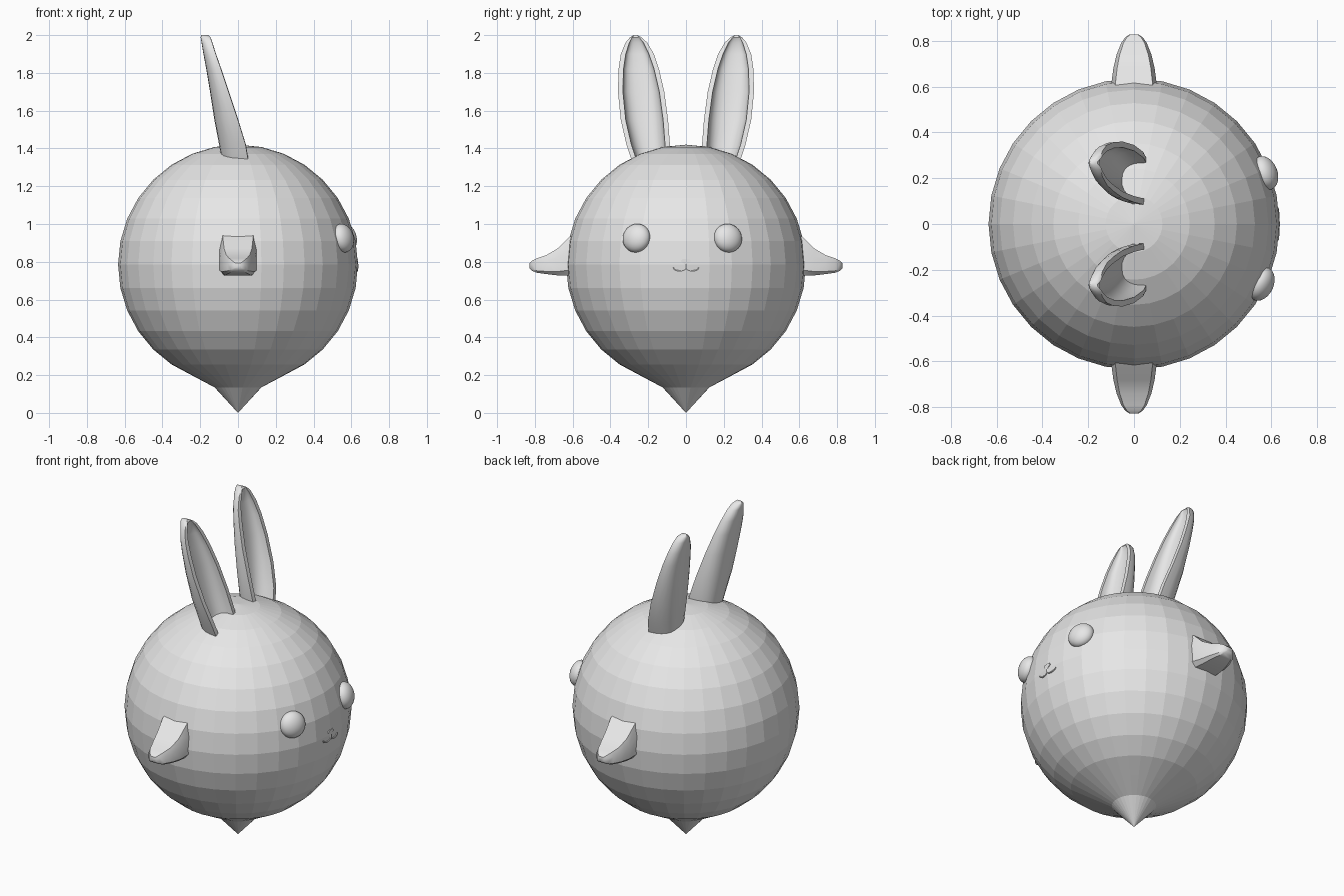
import bpy, bmesh, math
from mathutils import Vector

if "Cube" in bpy.data.objects:
    bpy.data.objects.remove(bpy.data.objects["Cube"])

grey = bpy.data.materials.new("light_grey")
grey.diffuse_color = (0.8, 0.8, 0.8, 1)
grey.use_nodes = True
grey.node_tree.nodes["Principled BSDF"].inputs["Base Color"].default_value = grey.diffuse_color
RADIUS, MID = 0.635, 0.785


def finish(name, bm, smooth=None):
    bmesh.ops.recalc_face_normals(bm, faces=bm.faces)
    mesh = bpy.data.meshes.new(name)
    bm.to_mesh(mesh)
    bm.free()
    mesh.materials.append(grey)
    ob = bpy.data.objects.new(name, mesh)
    bpy.context.collection.objects.link(ob)
    if smooth:
        bpy.ops.object.select_all(action='DESELECT')
        ob.select_set(True)
        bpy.context.view_layer.objects.active = ob
        bpy.ops.object.shade_smooth_by_angle(angle=math.radians(smooth))
    return ob


def loft(name, sections, smooth=None):
    """Skin closed rings of equal point count and cap both ends."""
    bm = bmesh.new()
    rings = [[bm.verts.new(p) for p in s] for s in sections]
    n = len(rings[0])
    for a, b in zip(rings, rings[1:]):
        for i in range(n):
            j = (i + 1) % n
            bm.faces.new((a[i], a[j], b[j], b[i]))
    bm.faces.new(rings[0])
    bm.faces.new(rings[-1])
    return finish(name, bm, smooth)


def surface_x(y, z):
    return math.sqrt(RADIUS ** 2 - y * y - (z - MID) ** 2)


# Body: faceted ball drawn down to a point
bm = bmesh.new()
bmesh.ops.create_uvsphere(bm, u_segments=32, v_segments=16, radius=RADIUS)
for v in bm.verts:
    v.co.z += MID
    if v.co.z < 0.155:
        v.co.z = 0.0
    elif v.co.z < 0.18:
        v.co.z = 0.135
finish("body", bm)

# Ears: cupped, open towards +x, leaning back
# z, outer y, inner y, front x, back x, hollow depth share
EAR = [(1.33, .285, .090, .055, -.085, .72), (1.42, .315, .085, .040, -.100, .72),
       (1.55, .345, .095, .000, -.125, .72), (1.70, .360, .115, -.050, -.148, .70),
       (1.82, .357, .143, -.090, -.168, .66), (1.90, .345, .170, -.118, -.183, .60),
       (1.96, .320, .205, -.137, -.193, .45), (1.988, .297, .236, -.146, -.198, .10),
       (2.0, .277, .258, -.160, -.195, .02)]


def ear_section(side, z, outer, inner, front, back, hollow):
    mid, half, depth = (outer + inner) / 2, (outer - inner) / 2, front - back
    rim = min(0.026, half * 0.35)
    pts = []
    steps = 12
    for k in range(steps + 1):          # rounded back
        a = math.pi * k / steps
        c, s = math.cos(a), math.sin(a)
        pts.append((front - depth * s ** 0.8,
                    side * (mid + half * math.copysign(abs(c) ** 0.8, c)), z))
    for k in range(steps, -1, -1):      # hollow front
        a = math.pi * k / steps
        c, s = math.cos(a), math.sin(a)
        pts.append((front + 0.002 - depth * hollow * s ** 0.8,
                    side * (mid + (half - rim) * math.copysign(abs(c) ** 0.8, c)), z))
    return pts


# Arms: stubby tapered flippers; y, half width, bottom z, top z
ARM = [(.56, .100, .728, .965), (.62, .098, .728, .930), (.68, .090, .728, .870),
       (.74, .076, .735, .835), (.79, .056, .742, .818), (.815, .038, .752, .806),
       (.828, .018, .765, .793)]


def arm_section(side, y, w, low, high):
    h = high - low
    outline = [(-.75, 0), (.75, 0), (1, .14), (1, .66), (.82, 1), (-.82, 1), (-1, .66), (-1, .14)]
    return [(w * u, side * y, low + h * v) for u, v in outline]


for label, side in (("left", 1), ("right", -1)):
    loft(label + "_ear", [ear_section(side, *row) for row in EAR], 50)
    loft(label + "_arm", [arm_section(side, *row) for row in ARM], 35)

# Eyes: flattened beads sitting on the surface
for label, y in (("left", .222), ("right", -.262)):
    z = 0.925
    centre = Vector((surface_x(y, z) - 0.006, y, z))
    bm = bmesh.new()
    bmesh.ops.create_uvsphere(bm, u_segments=32, v_segments=16, radius=0.077)
    bmesh.ops.scale(bm, verts=bm.verts, vec=(1, 1, 0.68))
    turn = (centre - Vector((0, 0, MID))).to_track_quat('Z', 'Y')
    for v in bm.verts:
        v.co = centre + turn @ v.co
    finish(label + "_eye", bm, 30)

# Nose: small rounded triangle
nose = [(-.027, .803), (-.018, .815), (.018, .815), (.027, .803), (.005, .785), (-.005, .785)]
loft("nose", [[(x, y, z) for y, z in nose] for x in (0.615, 0.636)])


# Mouth: thin round strokes following the surface
def stroke(name, points, r=0.004):
    rings = []
    for i, (y, z) in enumerate(points):
        a, b = points[max(i - 1, 0)], points[min(i + 1, len(points) - 1)]
        d = Vector((b[0] - a[0], b[1] - a[1])).normalized()
        x = surface_x(y, z) - 0.002
        rings.append([(x + r * math.cos(t), y - d.y * r * math.sin(t), z + d.x * r * math.sin(t))
                      for t in (k * math.pi / 3 for k in range(6))])
    loft(name, rings, 40)


stroke("mouth_stem", [(0, .788), (0, .778), (0, .768)])
for label, side in (("left", 1), ("right", -1)):
    stroke(label + "_mouth", [(side * (.034 - .034 * math.cos(math.pi * k / 8)),
                               .769 - .018 * math.sin(math.pi * k / 8)) for k in range(9)])
